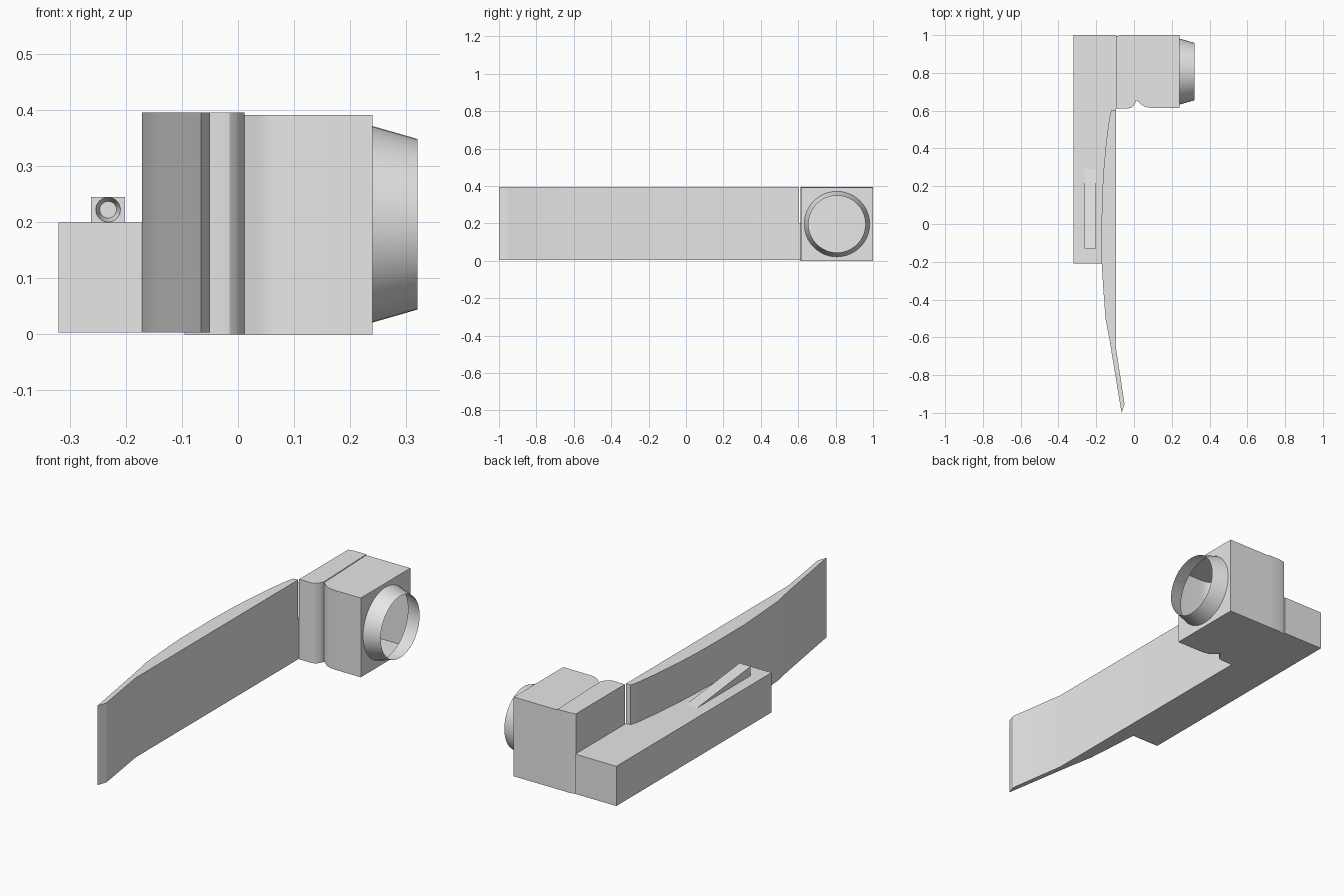
import bpy, bmesh, math
from mathutils import Vector

if "Cube" in bpy.data.objects:
    bpy.data.objects.remove(bpy.data.objects["Cube"])

grey = bpy.data.materials.new("light grey")
grey.diffuse_color = (0.8, 0.8, 0.8, 1)
grey.use_nodes = True
grey.node_tree.nodes["Principled BSDF"].inputs["Base Color"].default_value = grey.diffuse_color


def finish(bm, name, smooth=False, recalc=True):
    if recalc:
        bmesh.ops.recalc_face_normals(bm, faces=bm.faces[:])
    me = bpy.data.meshes.new(name)
    bm.to_mesh(me)
    bm.free()
    me.materials.append(grey)
    ob = bpy.data.objects.new(name, me)
    bpy.context.collection.objects.link(ob)
    if smooth:
        bpy.ops.object.select_all(action='DESELECT')
        ob.select_set(True)
        bpy.context.view_layer.objects.active = ob
        bpy.ops.object.shade_smooth_by_angle(angle=math.radians(25))
    return ob


def prism(bm, points, direction):
    """Extrude a closed loop of 3D points along a direction."""
    d = Vector(direction)
    a = [bm.verts.new(p) for p in points]
    b = [bm.verts.new(Vector(p) + d) for p in points]
    bm.faces.new(a)
    bm.faces.new(b)
    n = len(a)
    for i in range(n):
        j = (i + 1) % n
        bm.faces.new((a[i], a[j], b[j], b[i]))


def ring(bm, centre, r, u, v, n):
    c, u, v = Vector(centre), Vector(u), Vector(v)
    return [bm.verts.new(c + u * r * math.cos(2 * math.pi * i / n)
                         + v * r * math.sin(2 * math.pi * i / n)) for i in range(n)]


def bridge(bm, a, b):
    n = len(a)
    for i in range(n):
        j = (i + 1) % n
        bm.faces.new((a[i], a[j], b[j], b[i]))


def pierce(bm, face, loop, normal):
    """Replace a face by the same face with a round hole bounded by loop."""
    edges = list(face.edges)
    n = len(loop)
    bmesh.ops.delete(bm, geom=[face], context='FACES_ONLY')
    for i in range(n):
        a, b = loop[i], loop[(i + 1) % n]
        edges.append(bm.edges.get((a, b)) or bm.edges.new((a, b)))
    bmesh.ops.triangle_fill(bm, edges=edges, normal=normal, use_beauty=True)


def plan(pts, z):
    return [(x, y, z) for x, y in pts]


# Long curved blade
bm = bmesh.new()
blade = [(-0.095, 0.605), (-0.12, 0.603), (-0.131, 0.56), (-0.148, 0.43), (-0.160, 0.3),
         (-0.168, 0.17), (-0.171, 0.04), (-0.171, -0.21), (-0.162, -0.35), (-0.151, -0.5),
         (-0.130, -0.61), (-0.066, -1.0), (-0.050, -0.955), (-0.095, -0.66)]
prism(bm, plan(blade, 0.003), (0, 0, 0.392))
finish(bm, "blade", True)

# Low base block beside the blade
bm = bmesh.new()
prism(bm, plan([(-0.32, -0.21), (-0.096, -0.21), (-0.096, 1.0), (-0.32, 1.0)], 0.003), (0, 0, 0.196))
finish(bm, "base_block")

# Inner half of the head, with slightly chamfered rear corner
bm = bmesh.new()
inner = [(-0.095, 0.612), (-0.03, 0.612), (-0.015, 0.615), (-0.003, 0.625), (0.006, 0.64),
         (0.012, 0.655), (0.0, 1.0), (-0.065, 1.0), (-0.095, 0.994)]
prism(bm, plan(inner, 0), (0, 0, 0.395))
finish(bm, "head_inner", True)

# Hollow outer half of the head with a round opening
bm = bmesh.new()
outer = [(0.012, 0.655), (0.025, 0.645), (0.04, 0.631), (0.058, 0.621), (0.078, 0.616), (0.1, 0.614),
         (0.24, 0.614), (0.24, 1.0), (0.0, 1.0)]
prism(bm, plan(outer, 0), (0, 0, 0.391))
bmesh.ops.recalc_face_normals(bm, faces=bm.faces[:])
face = max(bm.faces, key=lambda f: f.calc_center_median().x)
hole = ring(bm, (0.24, 0.807, 0.196), 0.175, (0, 1, 0), (0, 0, 1), 48)
pierce(bm, face, hole, (1, 0, 0))
finish(bm, "head_outer", True)

# Thin open tapered collar
bm = bmesh.new()
a = ring(bm, (0.24, 0.807, 0.196), 0.175, (0, 1, 0), (0, 0, 1), 48)
b = ring(bm, (0.32, 0.807, 0.196), 0.152, (0, 1, 0), (0, 0, 1), 48)
bridge(bm, a, b)
finish(bm, "collar", True, recalc=False)

# Wedge rib with a tapered round recess in its front
bm = bmesh.new()
prism(bm, [(-0.262, -0.13, 0.197), (-0.262, -0.13, 0.245), (-0.262, 0.29, 0.199),
           (-0.262, 0.29, 0.197)], (0.061, 0, 0))
face = min(bm.faces, key=lambda f: f.calc_center_median().y)
loops = [ring(bm, (-0.2315, y, 0.222), r, (1, 0, 0), (0, 0, 1), 24)
         for y, r in ((-0.13, 0.022), (-0.10, 0.015))]
pierce(bm, face, loops[0], (0, -1, 0))
bridge(bm, *loops)
bm.faces.new(loops[1])
finish(bm, "wedge_rib", True)
